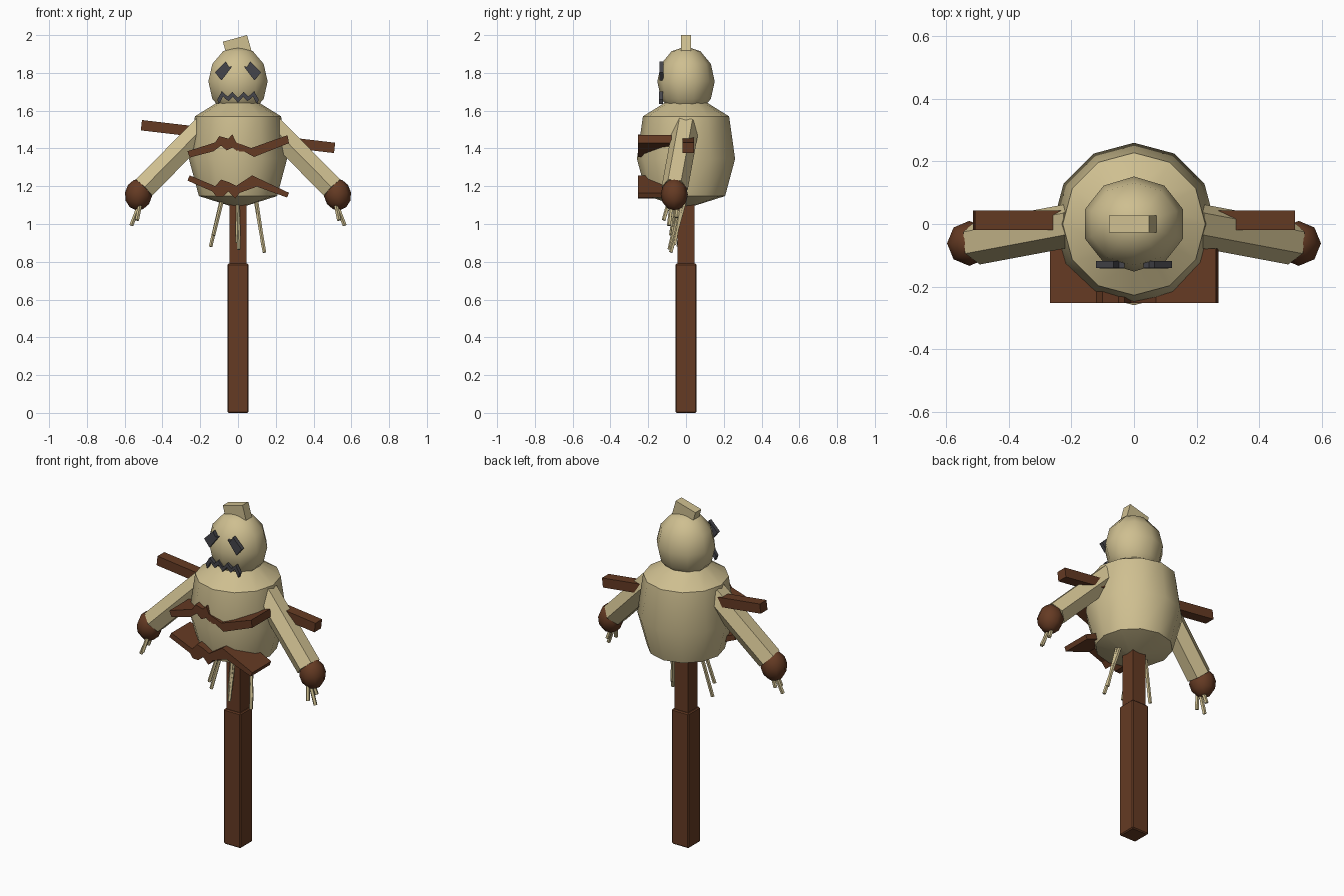
import bpy, bmesh, math
from mathutils import Vector, Matrix

if "Cube" in bpy.data.objects:
    bpy.data.objects.remove(bpy.data.objects["Cube"])


def material(name, rgb):
    m = bpy.data.materials.new(name)
    m.diffuse_color = (*rgb, 1)
    m.use_nodes = True
    m.node_tree.nodes["Principled BSDF"].inputs["Base Color"].default_value = m.diffuse_color
    return m


STRAW = material("straw cloth", (0.62, 0.52, 0.28))
WOOD = material("brown wood", (0.13, 0.043, 0.017))
DARK = material("dark grey", (0.06, 0.06, 0.07))


def finish(bm, name, mat, smooth=None):
    bmesh.ops.recalc_face_normals(bm, faces=bm.faces)
    me = bpy.data.meshes.new(name)
    bm.to_mesh(me)
    bm.free()
    ob = bpy.data.objects.new(name, me)
    bpy.context.collection.objects.link(ob)
    me.materials.append(mat)
    if smooth:
        bpy.ops.object.select_all(action='DESELECT')
        ob.select_set(True)
        bpy.context.view_layer.objects.active = ob
        bpy.ops.object.shade_smooth_by_angle(angle=math.radians(smooth))
    return ob


def box(name, mat, center, size, tilt=0, bevel=0):
    bm = bmesh.new()
    bmesh.ops.create_cube(bm, size=1, matrix=Matrix.Translation(center)
                          @ Matrix.Rotation(tilt, 4, 'Y') @ Matrix.Diagonal((*size, 1)))
    if bevel:
        bmesh.ops.bevel(bm, geom=bm.edges[:], offset=bevel, segments=1, affect='EDGES')
    return finish(bm, name, mat)


def plate(name, mat, pts, y0, y1):
    """Front outline (x, z) extruded from y0 to y1."""
    bm = bmesh.new()
    f = bm.faces.new([bm.verts.new((x, y0, z)) for x, z in pts])
    r = bmesh.ops.extrude_face_region(bm, geom=[f])
    bmesh.ops.translate(bm, vec=(0, y1 - y0, 0),
                        verts=[v for v in r["geom"] if isinstance(v, bmesh.types.BMVert)])
    return finish(bm, name, mat)


def rod(name, mat, a, b, r0, r1, sides):
    """Tapered prism from a to b with one edge toward the front."""
    a, b = Vector(a), Vector(b)
    d = (b - a).normalized()
    v = Vector((0, -1, 0))
    v = (v - d * v.dot(d)).normalized()
    u = d.cross(v)
    bm = bmesh.new()
    rings = []
    for p, r in ((a, r0), (b, r1)):
        ang = [2 * math.pi * i / sides for i in range(sides)]
        rings.append([bm.verts.new(p + r * (math.cos(t) * v + math.sin(t) * u)) for t in ang])
        bm.faces.new(rings[-1])
    for i in range(sides):
        j = (i + 1) % sides
        bm.faces.new((rings[0][i], rings[0][j], rings[1][j], rings[1][i]))
    return finish(bm, name, mat)


def ball(name, mat, center, radii, seg, rings, tilt=0):
    bm = bmesh.new()
    bmesh.ops.create_uvsphere(bm, u_segments=seg, v_segments=rings, radius=1,
                              matrix=Matrix.Translation(center) @ Matrix.Rotation(tilt, 4, 'Y')
                              @ Matrix.Diagonal((*radii, 1)))
    return finish(bm, name, mat, 60)


# Post and tilted crossbar
box("lower_post", WOOD, (0, 0, 0.395), (0.11, 0.11, 0.79), bevel=0.006)
box("upper_post", WOOD, (0, 0, 1.15), (0.088, 0.088, 0.8))
box("crossbar", WOOD, (0, 0.012, 1.463), (1.03, 0.062, 0.055), math.radians(6.7))

# Stuffed body: 12-sided lathe
bm = bmesh.new()
N = 12
rings = []
for r, z in ((0.04, 1.095), (0.207, 1.148), (0.26, 1.345), (0.228, 1.57), (0.115, 1.64)):
    rings.append([bm.verts.new((r * math.cos(2 * math.pi * i / N), r * math.sin(2 * math.pi * i / N), z))
                  for i in range(N)])
bm.faces.new(rings[0])
bm.faces.new(rings[-1])
for lo, hi in zip(rings, rings[1:]):
    for i in range(N):
        j = (i + 1) % N
        bm.faces.new((lo[i], lo[j], hi[j], hi[i]))
finish(bm, "body", STRAW, 31)

# Head with tied tuft
ball("head", STRAW, (0, 0, 1.755), (0.165, 0.152, 0.185), 10, 6)
plate("head_tuft", STRAW, [(-0.08, 1.965), (0.048, 2.0), (0.072, 1.915), (-0.056, 1.88)], -0.027, 0.027)

# Face
eye = [(0.122, 1.803), (0.065, 1.86), (0.048, 1.832), (0.03, 1.835), (0.087, 1.76)]
for side, s in (("left", -1), ("right", 1)):
    plate(side + "_eye", DARK, [(s * x, z) for x, z in eye], -0.14, -0.118)
top = [(-0.11, 1.66), (-0.085, 1.702), (-0.055, 1.675), (-0.03, 1.7), (0, 1.668),
       (0.03, 1.7), (0.055, 1.675), (0.085, 1.702), (0.11, 1.66)]
plate("mouth", DARK, top + [(x * 0.92, z - 0.026) for x, z in reversed(top)], -0.143, -0.122)

# Jagged bands across the front
upper = [(-0.268, 1.385), (-0.12, 1.432), (-0.1, 1.465), (-0.05, 1.452), (-0.03, 1.475),
         (-0.01, 1.432), (0.07, 1.402), (0.262, 1.47), (0.27, 1.428), (0.085, 1.355),
         (0.03, 1.385), (0, 1.382), (-0.03, 1.405), (-0.06, 1.39), (-0.09, 1.415),
         (-0.13, 1.385), (-0.255, 1.352)]
lower = [(-0.268, 1.23), (-0.255, 1.257), (-0.12, 1.2), (-0.09, 1.235), (-0.05, 1.222),
         (-0.01, 1.202), (0.075, 1.257), (0.27, 1.165), (0.26, 1.14), (0.1, 1.198),
         (0.01, 1.165), (-0.015, 1.135), (-0.05, 1.172), (-0.08, 1.145), (-0.115, 1.145),
         (-0.135, 1.172)]
plate("upper_band", WOOD, upper, -0.253, -0.078)
plate("lower_band", WOOD, lower, -0.253, -0.078)

# Arms, hands and straw fingers
for side, s in (("left", -1), ("right", 1)):
    rod(side + "_arm", STRAW, (s * 0.18, 0, 1.515), (s * 0.5, -0.06, 1.19), 0.07, 0.07, 6)
    ball(side + "_hand", WOOD, (s * 0.527, -0.062, 1.156), (0.072, 0.072, 0.084), 8, 6, s * -0.15)
    for i, tip in enumerate(((0.565, -0.09, 0.992), (0.535, -0.118, 1.02), (0.545, -0.05, 1.035))):
        x, y, z = tip
        rod(f"{side}_straw_finger_{i}", STRAW, (s * 0.515, y * 0.5 - 0.03, 1.12),
            (s * x, y, z), 0.011, 0.011, 5)

# Loose straw under the body
straws = [((-0.085, -0.01, 1.14), (-0.145, -0.04, 0.88)),
          ((-0.08, -0.05, 1.14), (-0.13, -0.08, 0.94)),
          ((0, -0.03, 1.12), (0.005, -0.088, 0.865)),
          ((0, -0.05, 1.12), (-0.005, -0.075, 0.9)),
          ((0.09, 0.0, 1.14), (0.14, -0.08, 0.85)),
          ((0.095, -0.02, 1.14), (0.132, -0.06, 0.89))]
for i, (a, b) in enumerate(straws):
    rod(f"loose_straw_{i}", STRAW, a, b, 0.01, 0.01, 5)
